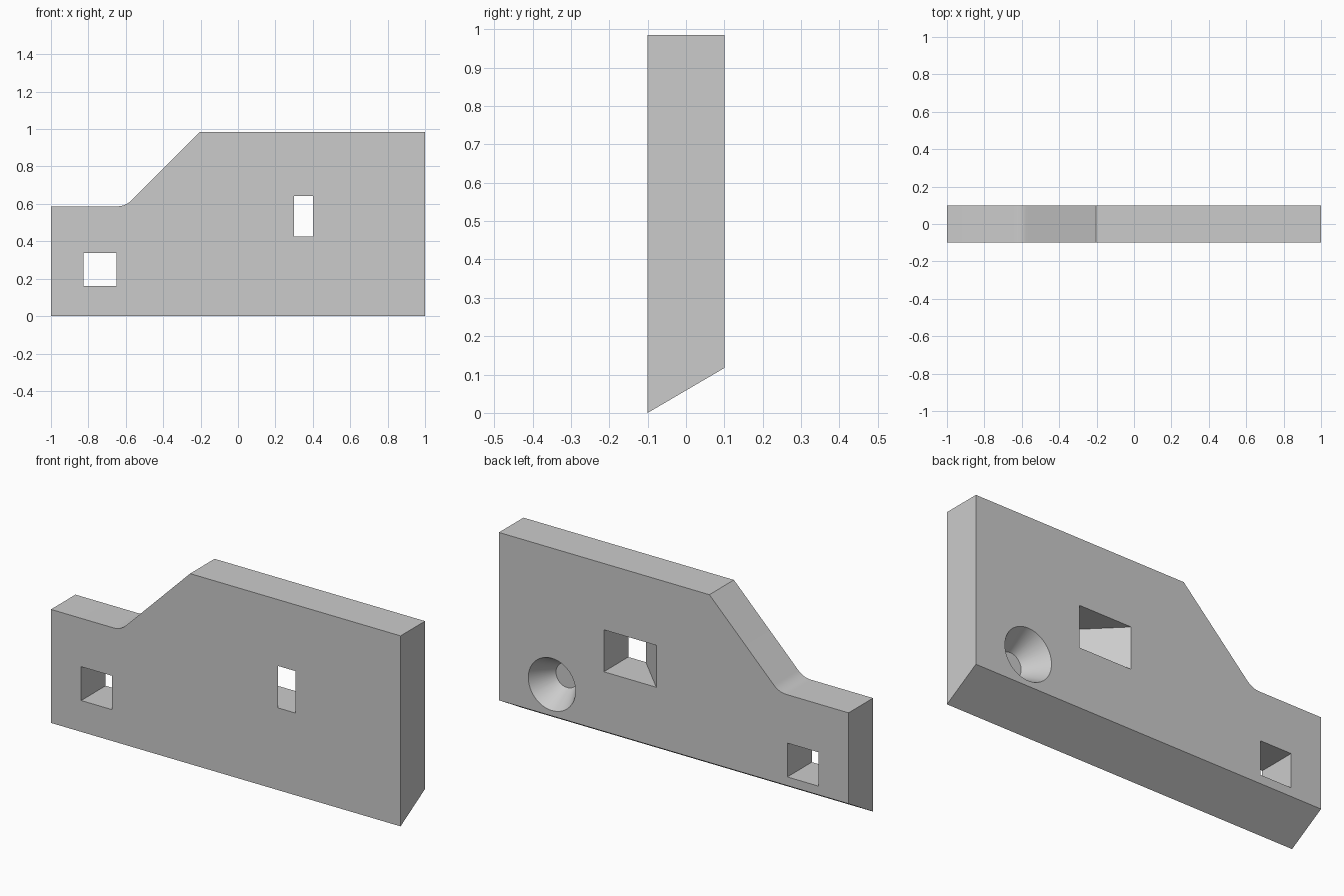
import bpy, bmesh
from math import sin, cos, pi, radians, tan

cube = bpy.data.objects.get("Cube")
if cube:
    bpy.data.objects.remove(cube, do_unlink=True)

grey = bpy.data.materials.new("plain grey")
grey.use_nodes = True
colour = (0.6, 0.6, 0.6, 1)
grey.diffuse_color = colour
grey.node_tree.nodes["Principled BSDF"].inputs["Base Color"].default_value = colour

HALF = 0.1       # half thickness of the plate
OVER = 0.15      # how far cutters reach, past the faces


def loft(name, front, back, y0, y1):
    """Solid between two matching (x, z) outlines at y0 and y1."""
    bm = bmesh.new()
    a = [bm.verts.new((x, y0, z)) for x, z in front]
    b = [bm.verts.new((x, y1, z)) for x, z in back]
    bm.faces.new(a)
    bm.faces.new(b[::-1])
    n = len(a)
    for i in range(n):
        j = (i + 1) % n
        bm.faces.new((a[i], b[i], b[j], a[j]))
    bmesh.ops.recalc_face_normals(bm, faces=bm.faces[:])
    mesh = bpy.data.meshes.new(name)
    bm.to_mesh(mesh)
    bm.free()
    mesh.materials.append(grey)
    obj = bpy.data.objects.new(name, mesh)
    bpy.context.collection.objects.link(obj)
    return obj


def rect(x0, x1, z0, z1):
    return [(x0, z0), (x1, z0), (x1, z1), (x0, z1)]


def circle(x, z, r, n=64):
    return [(x + r * cos(2 * pi * i / n), z + r * sin(2 * pi * i / n)) for i in range(n)]


# Stepped plate outline with a filleted inner corner
TOP, STEP, SLOPE_X = 0.985, 0.587, -0.204
corner_x = SLOPE_X - (TOP - STEP)
fillet = 0.1
centre_x = corner_x - fillet * tan(pi / 8)
arc = [(centre_x + fillet * sin(t), STEP + fillet * (1 - cos(t)))
       for t in (radians(45 * i / 8) for i in range(8, -1, -1))]
outline = [(-1, 0), (1, 0), (1, TOP), (SLOPE_X, TOP)] + arc + [(-1, STEP)]
plate = loft("plate", outline, outline, -HALF, HALF)

# Bevelled underside, rising towards the back
for v in plate.data.vertices:
    if v.co.z < 0.01 and v.co.y > 0:
        v.co.z = 0.117

# Square through hole, one-sided tapered slot and blind conical pocket
hole = rect(-0.827, -0.65, 0.162, 0.337)
taper = tan(radians(30))
depth = 0.124
cutters = [
    loft("square_hole", hole, hole, -OVER, OVER),
    loft("tapered_slot", rect(0.2 + OVER, 0.4, 0.425, 0.642),
         rect(0.2 - OVER, 0.4, 0.425, 0.642), -OVER, OVER),
    loft("conical_pocket", circle(0.697, 0.28, 0.135 - depth * taper),
         circle(0.697, 0.28, 0.135 + (OVER - HALF) * taper), HALF - depth, OVER),
]

bpy.ops.object.select_all(action="DESELECT")
plate.select_set(True)
bpy.context.view_layer.objects.active = plate
for cutter in cutters:
    cutter.hide_render = True
    mod = plate.modifiers.new(cutter.name, "BOOLEAN")
    mod.operation = "DIFFERENCE"
    mod.solver = "EXACT"
    mod.object = cutter
    bpy.ops.object.modifier_apply(modifier=mod.name)
    bpy.data.objects.remove(cutter, do_unlink=True)

bpy.ops.object.shade_smooth_by_angle(angle=radians(25))
